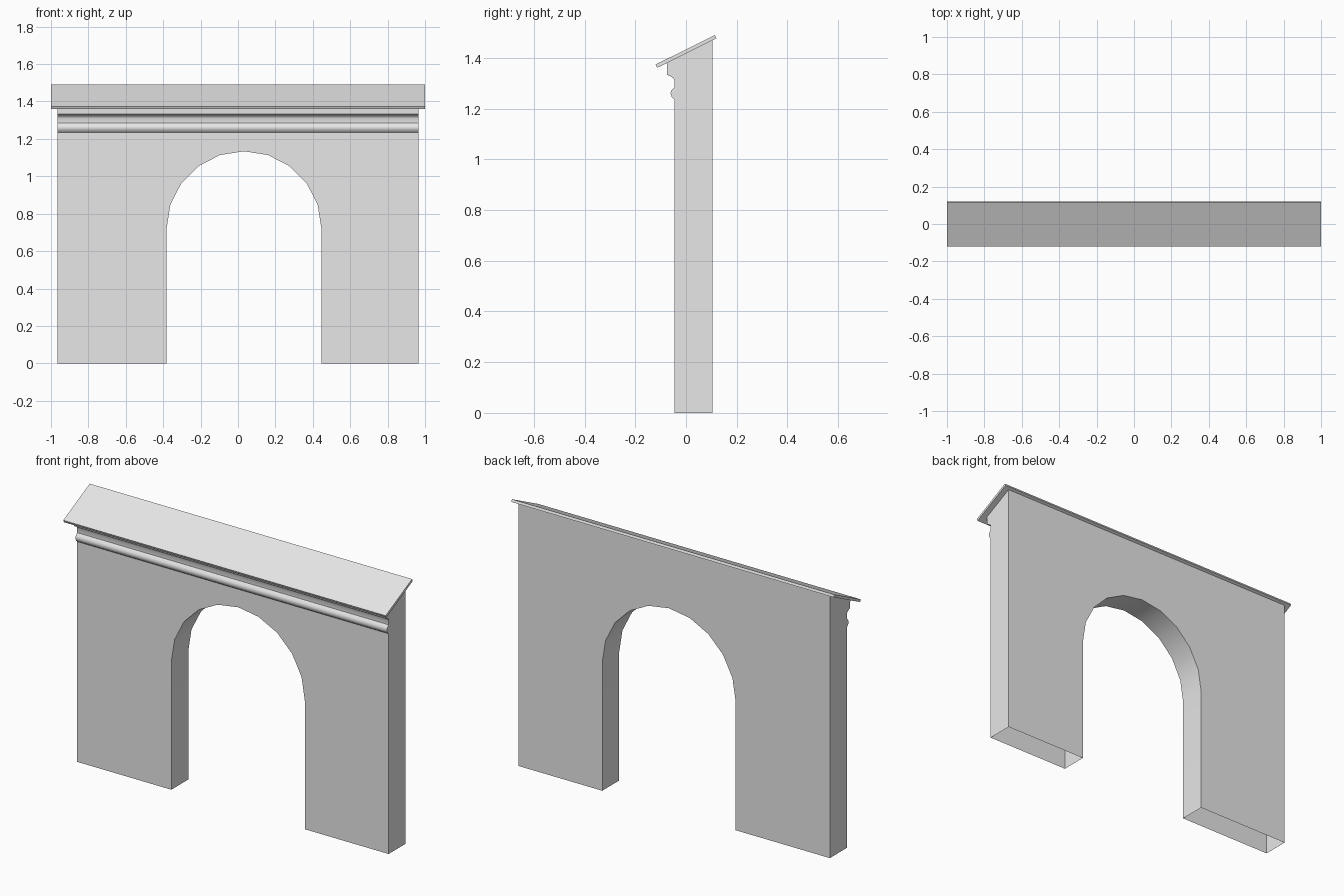
import bpy, bmesh, math

old = bpy.data.objects.get("Cube")
if old:
    bpy.data.objects.remove(old, do_unlink=True)

plaster = bpy.data.materials.new("pale grey")
plaster.use_nodes = True
plaster.diffuse_color = (0.8, 0.8, 0.8, 1)
plaster.node_tree.nodes["Principled BSDF"].inputs["Base Color"].default_value = (0.8, 0.8, 0.8, 1)


def extrude_profile(name, points, offset):
    """Closed solid made by sweeping a flat outline along an offset."""
    bm = bmesh.new()
    face = bm.faces.new([bm.verts.new(p) for p in points])
    swept = bmesh.ops.extrude_face_region(bm, geom=[face], use_keep_orig=True)
    moved = [g for g in swept["geom"] if isinstance(g, bmesh.types.BMVert)]
    bmesh.ops.translate(bm, verts=moved, vec=offset)
    bmesh.ops.recalc_face_normals(bm, faces=bm.faces)
    mesh = bpy.data.meshes.new(name)
    bm.to_mesh(mesh)
    bm.free()
    mesh.materials.append(plaster)
    obj = bpy.data.objects.new(name, mesh)
    bpy.context.collection.objects.link(obj)
    return obj


def select_only(obj):
    bpy.ops.object.select_all(action="DESELECT")
    obj.select_set(True)
    bpy.context.view_layer.objects.active = obj


# Wall with a moulded cornice along the top of its front
HALF_WALL = 0.966
FRONT, BACK = -0.045, 0.105
section = [
    (BACK, 0), (FRONT, 0), (FRONT, 1.235),
    (-0.056, 1.245), (-0.061, 1.26), (-0.057, 1.273), (FRONT, 1.285),
    (FRONT, 1.31), (-0.049, 1.319), (-0.06, 1.327), (-0.074, 1.333),
    (-0.076, 1.38), (BACK, 1.47),
]
wall = extrude_profile("arched_wall", [(-HALF_WALL, y, z) for y, z in section],
                       (2 * HALF_WALL, 0, 0))

# Round-headed opening, slightly off centre
ARCH_X, RADIUS, SPRING, STEPS = 0.032, 0.414, 0.72, 10
outline = [(ARCH_X - RADIUS, -0.5, -0.5)]
for i in range(STEPS + 1):
    a = math.pi * (1 - i / STEPS)
    outline.append((ARCH_X + RADIUS * math.cos(a), -0.5, SPRING + RADIUS * math.sin(a)))
outline.append((ARCH_X + RADIUS, -0.5, -0.5))
cutter = extrude_profile("arch_cutter", outline, (0, 1, 0))
cutter.hide_render = True

cut = wall.modifiers.new("arch opening", "BOOLEAN")
cut.operation = "DIFFERENCE"
cut.solver = "EXACT"
cut.object = cutter
select_only(wall)
bpy.ops.object.modifier_apply(modifier=cut.name)
bpy.data.objects.remove(cutter, do_unlink=True)

# Piers are open underneath
bm = bmesh.new()
bm.from_mesh(wall.data)
feet = [f for f in bm.faces if all(v.co.z < 0.001 for v in f.verts)]
bmesh.ops.delete(bm, geom=feet, context="FACES")
bm.to_mesh(wall.data)
bm.free()
select_only(wall)
bpy.ops.object.shade_smooth_by_angle(angle=math.radians(40))

# Thin sloping coping slab
slab = [(-0.114, 1.361), (0.12, 1.477), (0.114, 1.49), (-0.12, 1.374)]
extrude_profile("sloping_coping", [(-1, y, z) for y, z in slab], (2, 0, 0))
